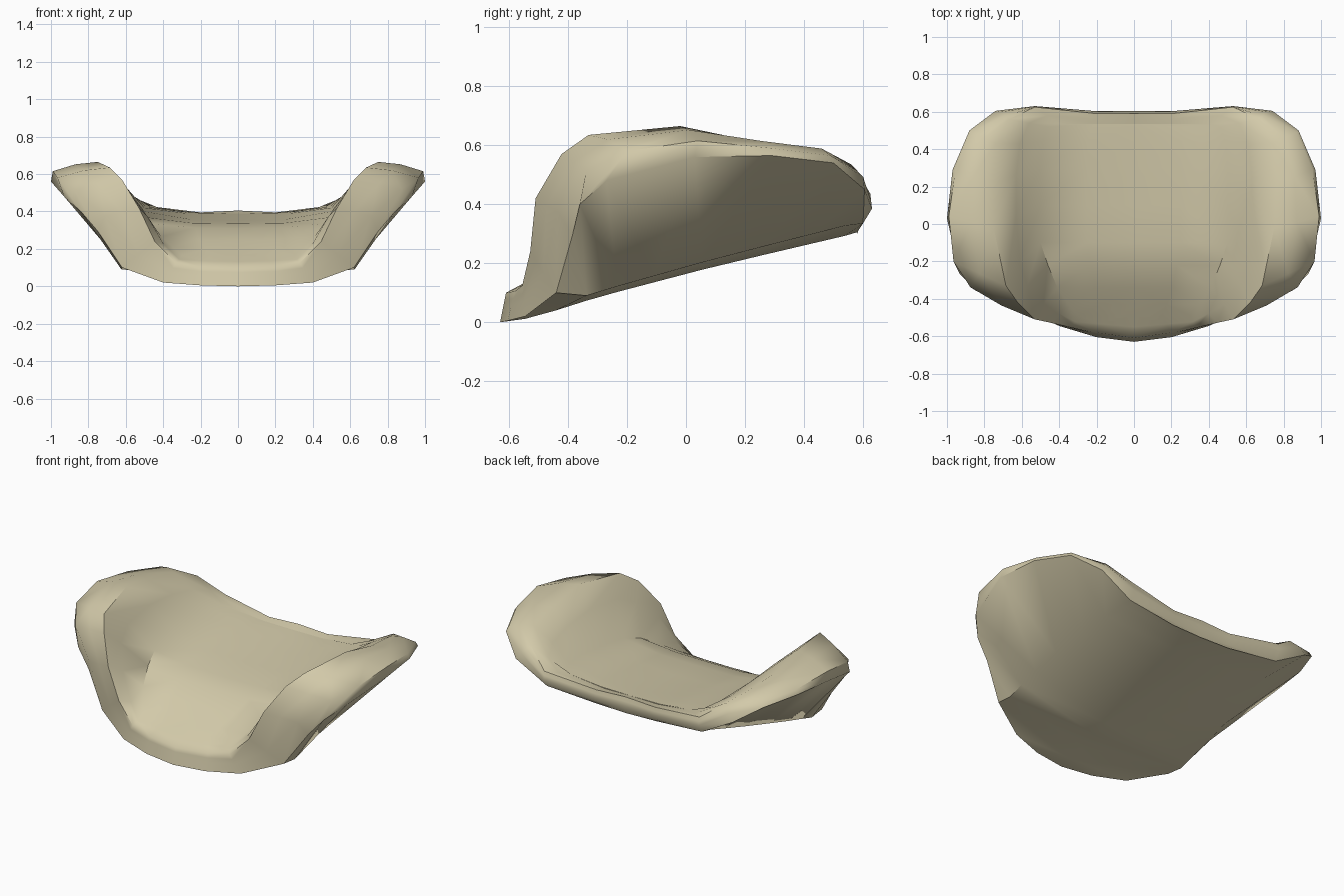
import bpy, bmesh, math
from mathutils import Vector

if "Cube" in bpy.data.objects:
    bpy.data.objects.remove(bpy.data.objects["Cube"])

# Half rails from front centre, round the wing, to back centre
lower = [(0, -.63, 0), (.2, -.605, .005), (.4, -.545, .02), (.62, -.44, .1),
         (.75, -.385, .295), (.84, -.36, .4), (.93, -.27, .48), (1, .03, .56),
         (.97, .29, .565), (.88, .5, .54), (.74, .605, .45), (.53, .6, .335),
         (.2, .58, .305), (0, .58, .3)]
upper = [(0, -.61, .1), (.2, -.58, .105), (.33, -.555, .125), (.445, -.528, .24),
         (.53, -.51, .42), (.62, -.422, .57), (.685, -.33, .635), (.75, -.02, .665),
         (.76, .22, .615), (.74, .43, .588), (.67, .56, .535), (.53, .625, .435),
         (.2, .59, .395), (0, .59, .405)]
floor_edge = [(0, -.49, .165), (.15, -.49, .165), (.3, -.49, .165), (.35, -.43, .21),
              (.41, -.34, .265), (.46, -.22, .335), (.5, -.1, .37), (.5, .1, .4),
              (.5, .3, .42), (.49, .44, .425), (.46, .52, .42), (.4, .535, .41),
              (.18, .535, .387), (0, .535, .39)]
inner_wall = {4: (.485, -.43, .375), 5: (.57, -.33, .485), 6: (.61, -.2, .545),
              7: (.63, .05, .565), 8: (.63, .26, .545), 9: (.61, .43, .515),
              10: (.56, .54, .475)}
# Outermost line of the wings
wing_edge = {4: (.71, -.435, .375), 5: (.875, -.338, .515), 6: (.965, -.2, .58),
             7: (.99, .04, .615), 8: (.955, .29, .59), 9: (.87, .49, .565)}


def along(points, y):
    """Height of a (y, z) profile at y."""
    for (a, za), (b, zb) in zip(points, points[1:]):
        if y <= b:
            return za + (zb - za) * max(0, (y - a) / (b - a))
    return points[-1][1]


seat_line = [(-.49, .165), (-.34, .25), (-.21, .315), (-.1, .335), (.54, .39)]
base_line = [(-.63, 0), (-.52, .015), (-.3, .085), (.1, .19), (.59, .305)]

lower = [Vector(p) for p in lower]
upper = [Vector(p) for p in upper]
floor_edge = [Vector(p) for p in floor_edge]
wall = [Vector(inner_wall[i]) if i in inner_wall else (u + f) / 2
        for i, (u, f) in enumerate(zip(upper, floor_edge))]

# Rounded outer edge and wing shoulder between the lower and upper rails
edge, shoulder = [], []
for i, (a, b) in enumerate(zip(lower, upper)):
    p = Vector(wing_edge[i]) if i in wing_edge else (a + b) / 2
    if i > 9:
        p.y += .018
    edge.append(p)
    s = (p + b) / 2
    if 5 < i < 10:
        s.z += .012
    shoulder.append(s)

# Crease where the base turns up into the wings
crease = []
for i, p in enumerate(lower):
    if 3 < i < 11:
        t = (0, .1, .2, .32, .48, .68, .84, .95)[i - 3]
        y = -.44 + 1.03 * t
        crease.append(Vector((.62 - .09 * t + .04 * math.sin(math.pi * t), y,
                              along(base_line, y) + .015 + .02 * t)))
    else:
        crease.append(p.copy())

base_mid = [Vector((0, min(p.y, .58), along(base_line, p.y))) for p in crease]
seat_mid = [Vector((0, p.y, along(seat_line, p.y))) for p in floor_edge]
seat_half = [(a + b) / 2 for a, b in zip(floor_edge, seat_mid)]
for p in seat_half:
    p.z = along(seat_line, p.y) * .8 + p.z * .2

# Loft all rails on both sides
rails = [base_mid, crease, lower, edge, shoulder, upper, wall, floor_edge,
         seat_half, seat_mid]
bm = bmesh.new()
for side in (1, -1):
    grid = [[bm.verts.new((p.x * side, p.y, p.z)) for p in rail] for rail in rails]
    for r, s in zip(grid, grid[1:]):
        for j in range(len(r) - 1):
            bm.faces.new((r[j], r[j + 1], s[j + 1], s[j]))
bmesh.ops.remove_doubles(bm, verts=bm.verts, dist=.002)
bmesh.ops.dissolve_degenerate(bm, edges=bm.edges, dist=.001)
bmesh.ops.recalc_face_normals(bm, faces=bm.faces)

mesh = bpy.data.meshes.new("curved_shell")
bm.to_mesh(mesh)
bm.free()
shell = bpy.data.objects.new("curved_shell", mesh)
bpy.context.collection.objects.link(shell)

khaki = bpy.data.materials.new("khaki")
khaki.diffuse_color = (.65, .59, .40, 1)
khaki.use_nodes = True
khaki.node_tree.nodes["Principled BSDF"].inputs["Base Color"].default_value = khaki.diffuse_color
mesh.materials.append(khaki)

bpy.context.view_layer.objects.active = shell
shell.select_set(True)
bpy.ops.object.shade_smooth_by_angle(angle=math.radians(50))
